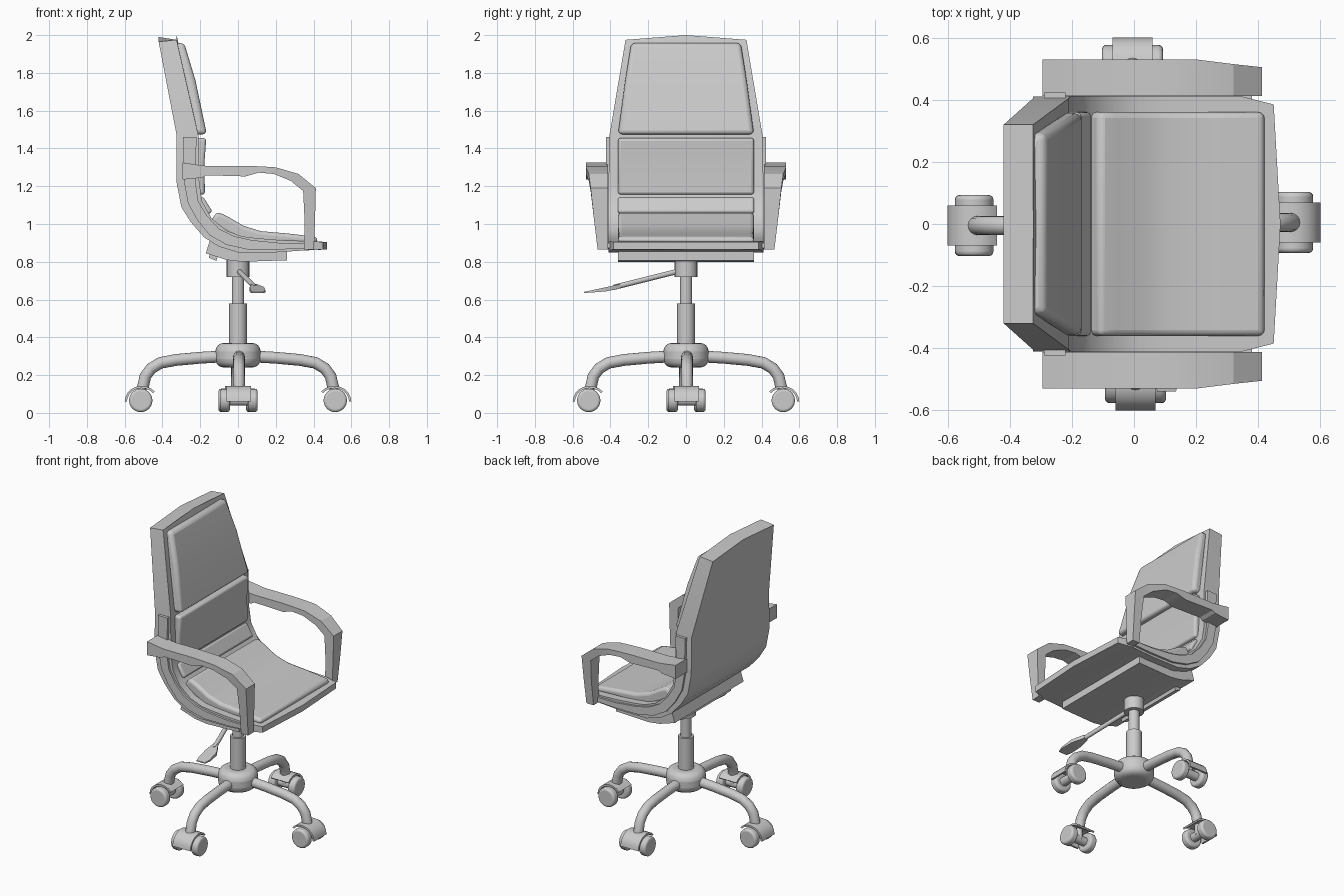
import bpy, bmesh, math
from math import cos, sin, pi, radians
from mathutils import Vector, Matrix

if "Cube" in bpy.data.objects:
    bpy.data.objects.remove(bpy.data.objects["Cube"])


def finish(name, bm, bevel=0, smooth=0, segs=3):
    bmesh.ops.recalc_face_normals(bm, faces=bm.faces)
    me = bpy.data.meshes.new(name)
    bm.to_mesh(me)
    bm.free()
    ob = bpy.data.objects.new(name, me)
    bpy.context.collection.objects.link(ob)
    if smooth:
        for p in me.polygons:
            p.use_smooth = True
        me.set_sharp_from_angle(angle=radians(smooth))
    if bevel:
        m = ob.modifiers.new("bevel", 'BEVEL')
        m.width, m.segments, m.limit_method = bevel, segs, 'ANGLE'
        m.angle_limit = radians(40)
    return ob


def loft(name, rings, **kw):
    """Skin a row of closed rings and cap both ends."""
    bm = bmesh.new()
    vs = [[bm.verts.new(p) for p in r] for r in rings]
    n = len(rings[0])
    for a, b in zip(vs, vs[1:]):
        for i in range(n):
            j = (i + 1) % n
            bm.faces.new((a[i], a[j], b[j], b[i]))
    bm.faces.new(vs[0])
    bm.faces.new(vs[-1])
    return finish(name, bm, **kw)


def slab(name, stations, **kw):
    """Stations (outer x, outer z, inner x, inner z, half width) spanning y."""
    rings = [[(ox, -w, oz), (ox, w, oz), (ix, w, iz), (ix, -w, iz)]
             for ox, oz, ix, iz, w in stations]
    return loft(name, rings, **kw)


def cylinder(name, r, a, b, r2=None, n=24, bevel=0):
    a, b = Vector(a), Vector(b)
    d = b - a
    bm = bmesh.new()
    mat = Matrix.Translation((a + b) / 2) @ d.to_track_quat('Z', 'Y').to_matrix().to_4x4()
    bmesh.ops.create_cone(bm, cap_ends=True, segments=n, radius1=r,
                          radius2=r if r2 is None else r2, depth=d.length, matrix=mat)
    return finish(name, bm, bevel=bevel, smooth=40, segs=4)


# Curved shell: back running down into the seat, with bowed ends
shell = [(-.42, 1.965, -.325, 1.975, .32), (-.325, 1.47, -.21, 1.47, .405),
         (-.325, 1.22, -.205, 1.22, .41), (-.30, 1.09, -.19, 1.12, .41),
         (-.25, 1.01, -.14, 1.03, .41), (-.18, .93, -.06, .965, .41),
         (-.10, .88, .02, .935, .41), (0, .85, .10, .925, .41),
         (.20, .85, .22, .915, .41), (.35, .86, .35, .91, .41), (.45, .865, .45, .905, .385)]
rings = []
for i, (ox, oz, ix, iz, w) in enumerate(shell):
    dx = .022 if i == len(shell) - 1 else 0
    dz = .025 if i == 0 else 0
    rings.append([(ox, -w, oz), (ox + dx, 0, oz + dz), (ox, w, oz),
                  (ix, w, iz), (ix + dx, 0, iz + dz), (ix, -w, iz)])
loft("seat_shell", rings, smooth=35)

# Trim bands along the shell sides
band = [(-.29, 1.46, -.22, 1.46), (-.285, 1.22, -.225, 1.22), (-.265, 1.11, -.21, 1.12),
        (-.215, 1.02, -.165, 1.045), (-.15, .94, -.10, .975), (-.06, .89, -.02, .935),
        (.05, .865, .07, .915), (.22, .865, .22, .90), (.38, .872, .38, .90)]
for side, s in (("left", 1), ("right", -1)):
    loft(side + "_trim_band", [[(ox, s * .40, oz), (ox, s * .424, oz),
         (ix, s * .424, iz), (ix, s * .40, iz)] for ox, oz, ix, iz in band], smooth=35)

# Cushions
slab("upper_back_cushion", [(-.34, 1.955, -.285, 1.96, .29), (-.29, 1.75, -.225, 1.76, .322),
     (-.235, 1.475, -.165, 1.475, .36)], bevel=.022, smooth=60)
slab("lower_back_cushion", [(-.24, 1.455, -.168, 1.455, .36), (-.24, 1.32, -.178, 1.32, .36),
     (-.24, 1.16, -.175, 1.155, .36)], bevel=.015, smooth=60)
slab("lumbar_roll", [(-.22, 1.13, -.185, 1.145, .36), (-.17, 1.045, -.135, 1.065, .36)],
     bevel=.012, smooth=60)
slab("seat_cushion", [(-.15, 1.01, -.11, 1.065, .36), (-.09, .97, -.055, 1.04, .36),
     (0, .92, .03, .99, .36), (.10, .90, .12, .962, .36), (.25, .90, .26, .95, .36),
     (.42, .895, .42, .932, .36)], bevel=.025, smooth=60)

# Mounting plates under the seat
slab("under_plate", [(-.17, .845, -.15, .91, .36), (-.06, .81, -.05, .88, .36),
     (.02, .80, .02, .86, .36), (.26, .808, .26, .86, .36)])
slab("rear_plate", [(-.155, .822, -.14, .87, .25), (-.115, .805, -.10, .85, .25)])

# Armrests: outer and inner profile pairs, widest on top and tapering down the post
arm = [(-.295, 1.325, -.295, 1.235, .53), (-.19, 1.31, -.19, 1.245, .53),
       (-.17, 1.308, -.17, 1.258, .53), (.04, 1.308, .04, 1.252, .53),
       (.12, 1.305, .11, 1.272, .53), (.20, 1.30, .19, 1.265, .53),
       (.32, 1.265, .28, 1.228, .515), (.412, 1.19, .345, 1.175, .505),
       (.408, 1.03, .352, 1.03, .488), (.402, .865, .35, .865, .468)]
for side, s in (("left", 1), ("right", -1)):
    loft(side + "_armrest", [[(ox, s * .412, oz), (ox, s * w, oz), (ix, s * w, iz),
         (ix, s * .412, iz)] for ox, oz, ix, iz, w in arm], smooth=20)

# Gas column and hub
cylinder("column_collar", .06, (0, 0, .72), (0, 0, .81))
cylinder("column_piston", .033, (0, 0, .55), (0, 0, .75))
cylinder("column_sleeve", .047, (0, 0, .32), (0, 0, .58))
cylinder("base_hub", .12, (0, 0, .24), (0, 0, .37), n=32, bevel=.045)

# Height lever with flat paddle
cylinder("lever_rod", .014, (0, -.02, .755), (.09, -.38, .665), n=12)
loft("lever_paddle", [[(x - w, y, z - t), (x + w, y, z - t), (x + w, y, z + t), (x - w, y, z + t)]
     for x, y, z, w, t in ((.085, -.35, .67, .015, .012), (.10, -.42, .655, .038, .011),
                           (.105, -.50, .643, .04, .006), (.105, -.54, .638, .03, .003))], smooth=35)

# Four legs with twin-wheel casters, turned about the column
leg = [(.06, .30), (.20, .292), (.33, .28), (.41, .265), (.46, .235), (.49, .195), (.505, .13)]
for k in range(4):
    turn = Matrix.Rotation(k * pi / 2, 4, 'Z')
    parts = []
    tube = []
    for i, (x, z) in enumerate(leg):
        p, q = leg[max(i - 1, 0)], leg[min(i + 1, len(leg) - 1)]
        t = Vector((q[0] - p[0], 0, q[1] - p[1])).normalized()
        n = Vector((-t.z, 0, t.x))
        tube.append([Vector((x, .005, z)) + .031 * (cos(a) * n + sin(a) * Vector((0, 1, 0)))
                     for a in [j * pi / 8 for j in range(16)]])
    parts.append(loft("base_leg", tube, smooth=50))
    hood = []
    for i in range(9):
        a = radians(140 - i * 17.5)
        c, s = cos(a), sin(a)
        o, n = (.51 + .09 * c, .06 + .083 * s), (.51 + .078 * c, .06 + .071 * s)
        hood.append([(o[0], -.06, o[1]), (o[0], .07, o[1]), (n[0], .07, n[1]), (n[0], -.06, n[1])])
    parts.append(loft("caster_hood", hood, smooth=35))
    for y in (-.068, .078):
        parts.append(cylinder("caster_wheel", .062, (.515, y - .025, .066),
                              (.515, y + .025, .066), bevel=.014))
    parts.append(cylinder("caster_axle", .028, (.515, -.06, .066), (.515, .07, .066), n=16))
    parts.append(cylinder("caster_stem", .022, (.508, .005, .06), (.506, .005, .15), n=12))
    for ob in parts:
        ob.data.transform(turn)
